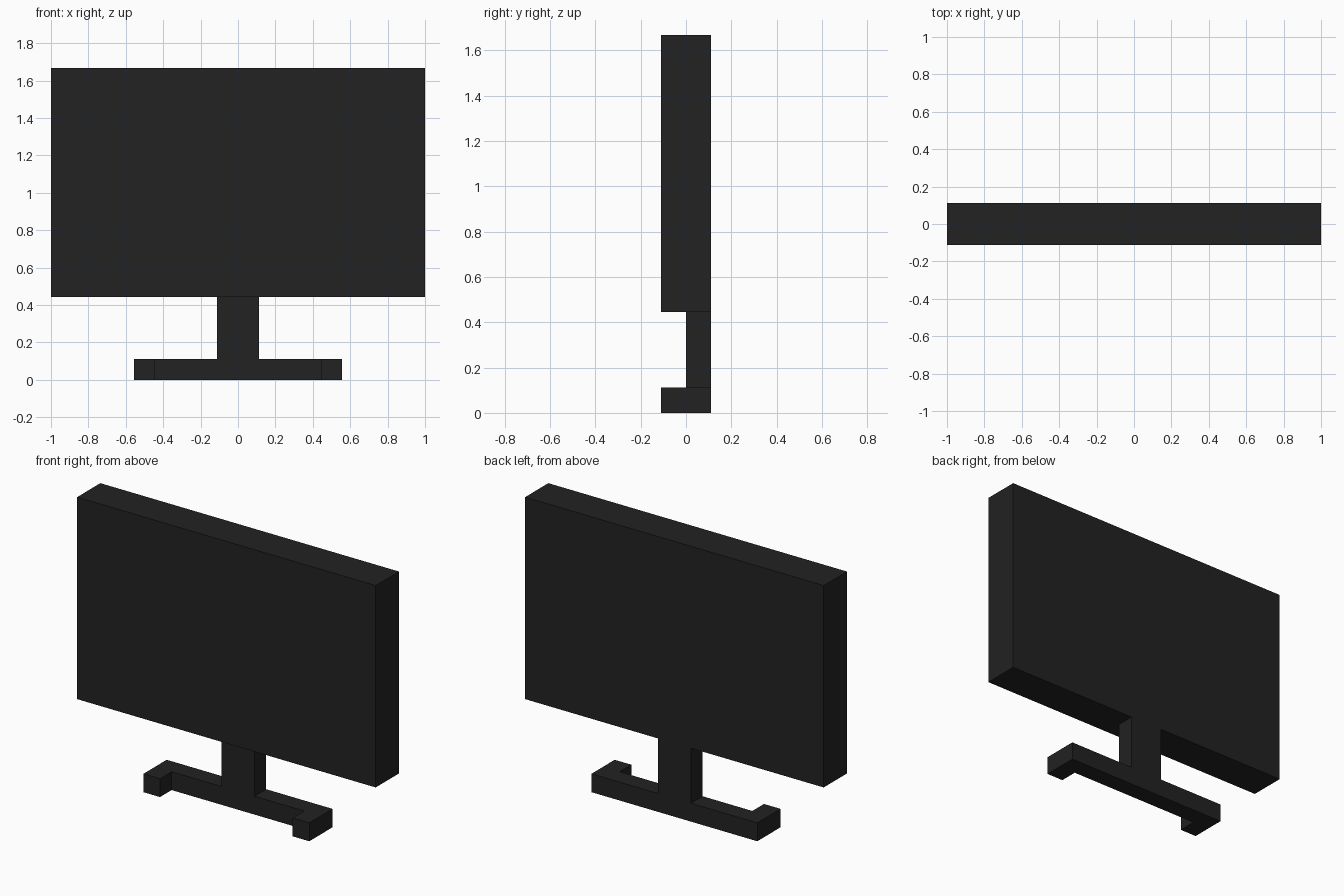
import bpy, bmesh

if "Cube" in bpy.data.objects:
    bpy.data.objects.remove(bpy.data.objects["Cube"])

U = 1 / 9  # the model sits on a grid of 18 units across its width

black = bpy.data.materials.new("matte_black")
black.diffuse_color = (0.016, 0.016, 0.016, 1)
black.use_nodes = True
black.node_tree.nodes["Principled BSDF"].inputs["Base Color"].default_value = black.diffuse_color


def extruded(name, outline, z0, z1):
    """Extrude a plan outline (x, y in grid units) from z0 to z1."""
    bm = bmesh.new()
    face = bm.faces.new([bm.verts.new((x * U, y * U, z0 * U)) for x, y in outline])
    ext = bmesh.ops.extrude_face_region(bm, geom=[face])
    top = [g for g in ext["geom"] if isinstance(g, bmesh.types.BMVert)]
    bmesh.ops.translate(bm, verts=top, vec=(0, 0, (z1 - z0) * U))
    bmesh.ops.recalc_face_normals(bm, faces=bm.faces)
    mesh = bpy.data.meshes.new(name)
    bm.to_mesh(mesh)
    bm.free()
    mesh.materials.append(black)
    obj = bpy.data.objects.new(name, mesh)
    bpy.context.collection.objects.link(obj)
    return obj


def rect(x, y0, y1):
    return [(-x, y0), (x, y0), (x, y1), (-x, y1)]


# Display panel
extruded("screen", rect(9, -1, 1), 4, 15)

# Upright, flush with the back of the panel
extruded("stand_neck", rect(1, 0, 1), 1, 4)

# Base bar with two feet reaching forward, mirrored about x = 0
half = [(4, 0), (4, -1), (5, -1), (5, 1)]
extruded("stand_base", half + [(-x, y) for x, y in reversed(half)], 0, 1)
